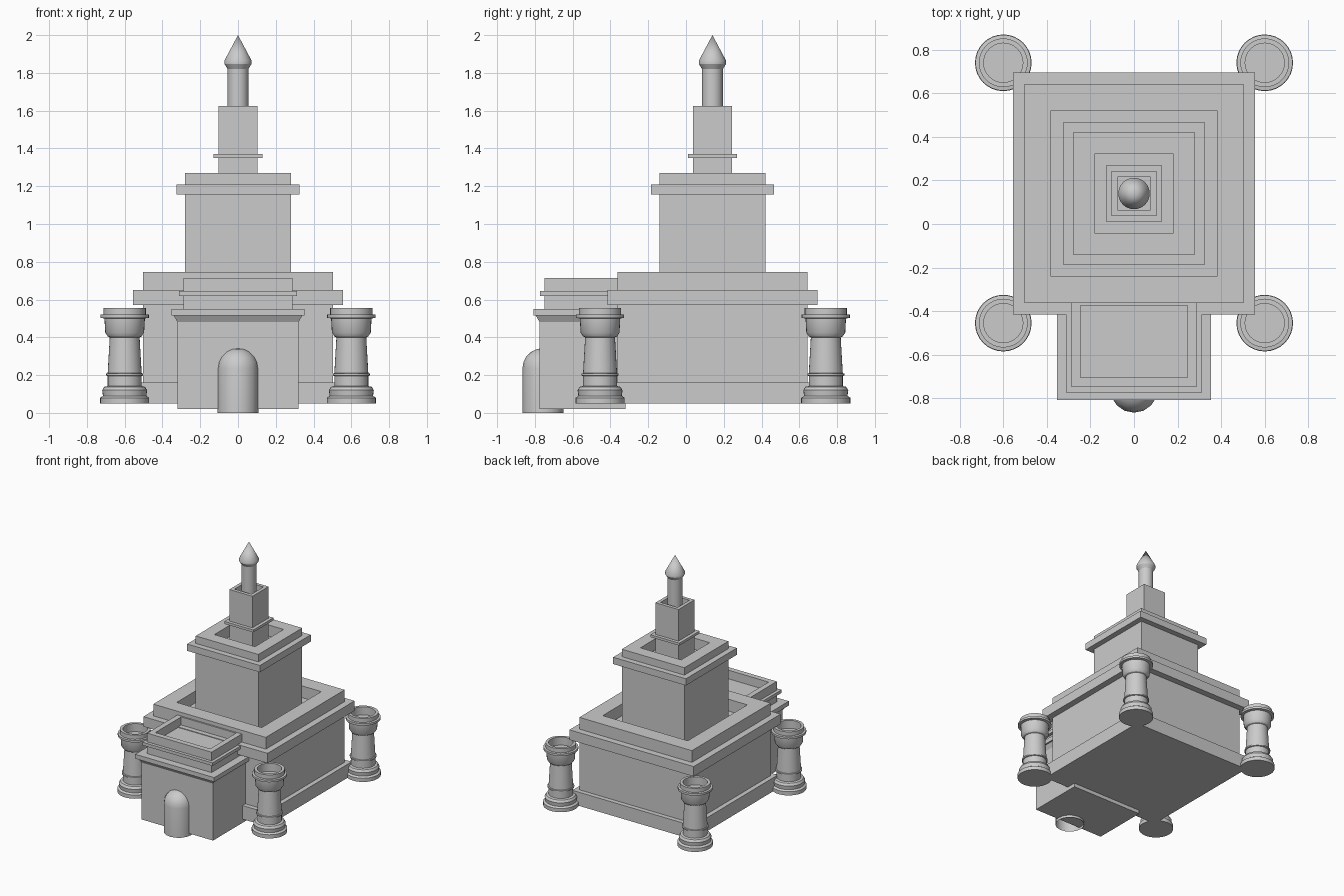
import bpy, bmesh
from math import cos, sin, pi, radians

if "Cube" in bpy.data.objects:
    bpy.data.objects.remove(bpy.data.objects["Cube"])


def skin(name, rings, cap_bottom=True, cap_top=True, smooth=False):
    """Bridge successive rings of points into one mesh."""
    bm = bmesh.new()
    loops = [[bm.verts.new(p) for p in ring] for ring in rings]
    n = len(loops[0])
    for a, b in zip(loops, loops[1:]):
        for i in range(n):
            j = (i + 1) % n
            bm.faces.new((a[i], a[j], b[j], b[i]))
    if cap_bottom:
        bm.faces.new(loops[0][::-1])
    if cap_top:
        bm.faces.new(loops[-1])
    bmesh.ops.remove_doubles(bm, verts=bm.verts, dist=1e-5)
    bmesh.ops.recalc_face_normals(bm, faces=bm.faces)
    me = bpy.data.meshes.new(name)
    bm.to_mesh(me)
    bm.free()
    ob = bpy.data.objects.new(name, me)
    bpy.context.collection.objects.link(ob)
    if smooth:
        bpy.ops.object.select_all(action='DESELECT')
        bpy.context.view_layer.objects.active = ob
        ob.select_set(True)
        bpy.ops.object.shade_smooth_by_angle(angle=radians(30))
    return ob


def block(name, cy, hx, hy, profile):
    """Rectangular tier; profile is (outward offset, z)."""
    rings = []
    for d, z in profile:
        x, y = hx + d, hy + d
        rings.append([(-x, cy - y, z), (x, cy - y, z), (x, cy + y, z), (-x, cy + y, z)])
    return skin(name, rings)


def turned(name, cx, cy, profile, n=32, **kw):
    """Round part; profile is (radius, z)."""
    rings = [[(cx + r * cos(2 * pi * i / n), cy + r * sin(2 * pi * i / n), z)
              for i in range(n)] for r, z in profile]
    return skin(name, rings, smooth=True, **kw)


CY = 0.14  # centre of the tower in depth

# Main hall with plinth, cornice and hollow parapet
block("main_hall", CY, 0.503, 0.503, [
    (0.037, 0.05), (0.037, 0.16), (0, 0.16), (0, 0.57), (0.052, 0.57),
    (0.052, 0.65), (0, 0.65), (0, 0.745), (-0.123, 0.745), (-0.123, 0.65)])

# Middle tier
block("middle_tier", CY, 0.28, 0.28, [
    (0, 0.64), (0, 1.155), (0.045, 1.155), (0.045, 1.21), (0, 1.21),
    (0, 1.27), (-0.098, 1.27), (-0.098, 1.18)])

# Upper tier with thin band
block("upper_tier", CY, 0.103, 0.103, [
    (0, 1.17), (0, 1.35), (0.026, 1.35), (0.026, 1.37), (0, 1.37),
    (0, 1.625), (-0.027, 1.625), (-0.027, 1.55)])

# Spire with pointed cap
turned("spire", 0, CY, [
    (0.055, 1.54), (0.055, 1.82), (0.072, 1.848), (0.072, 1.865), (0, 2.0)],
    cap_top=False)

# Entrance porch with flared eave
block("porch", -0.548, 0.32, 0.227, [
    (0, 0.02), (0, 0.48), (0.02, 0.515), (0.033, 0.515), (0.033, 0.55)])

# Porch attic with band and hollow top
block("porch_attic", -0.54, 0.288, 0.208, [
    (0, 0.54), (0, 0.62), (0.025, 0.62), (0.025, 0.645), (0, 0.645),
    (0, 0.715), (-0.043, 0.715), (-0.043, 0.645)])

# Domed doorway, open underneath
dome = [(0.109 * cos(a * pi / 10), 0.235 + 0.108 * sin(a * pi / 10)) for a in range(5)]
turned("doorway", 0, -0.757, [(0.109, 0.0)] + dome + [(0, 0.343)], n=16,
       cap_bottom=False, cap_top=False)

# Four corner columns with hollow capitals
column = [
    (0.13, 0.05), (0.13, 0.08), (0.115, 0.09), (0.119, 0.12), (0.108, 0.138),
    (0.09, 0.142), (0.09, 0.195), (0.098, 0.198), (0.098, 0.208), (0.09, 0.21),
    (0.079, 0.40), (0.09, 0.405), (0.103, 0.425), (0.107, 0.50), (0.128, 0.503),
    (0.128, 0.52), (0.112, 0.522), (0.112, 0.555), (0.09, 0.555), (0.09, 0.49)]
for sx, side in ((-1, "left"), (1, "right")):
    for cy, end in ((-0.455, "front"), (0.74, "back")):
        turned(f"{end}_{side}_column", sx * 0.6, cy, column)
